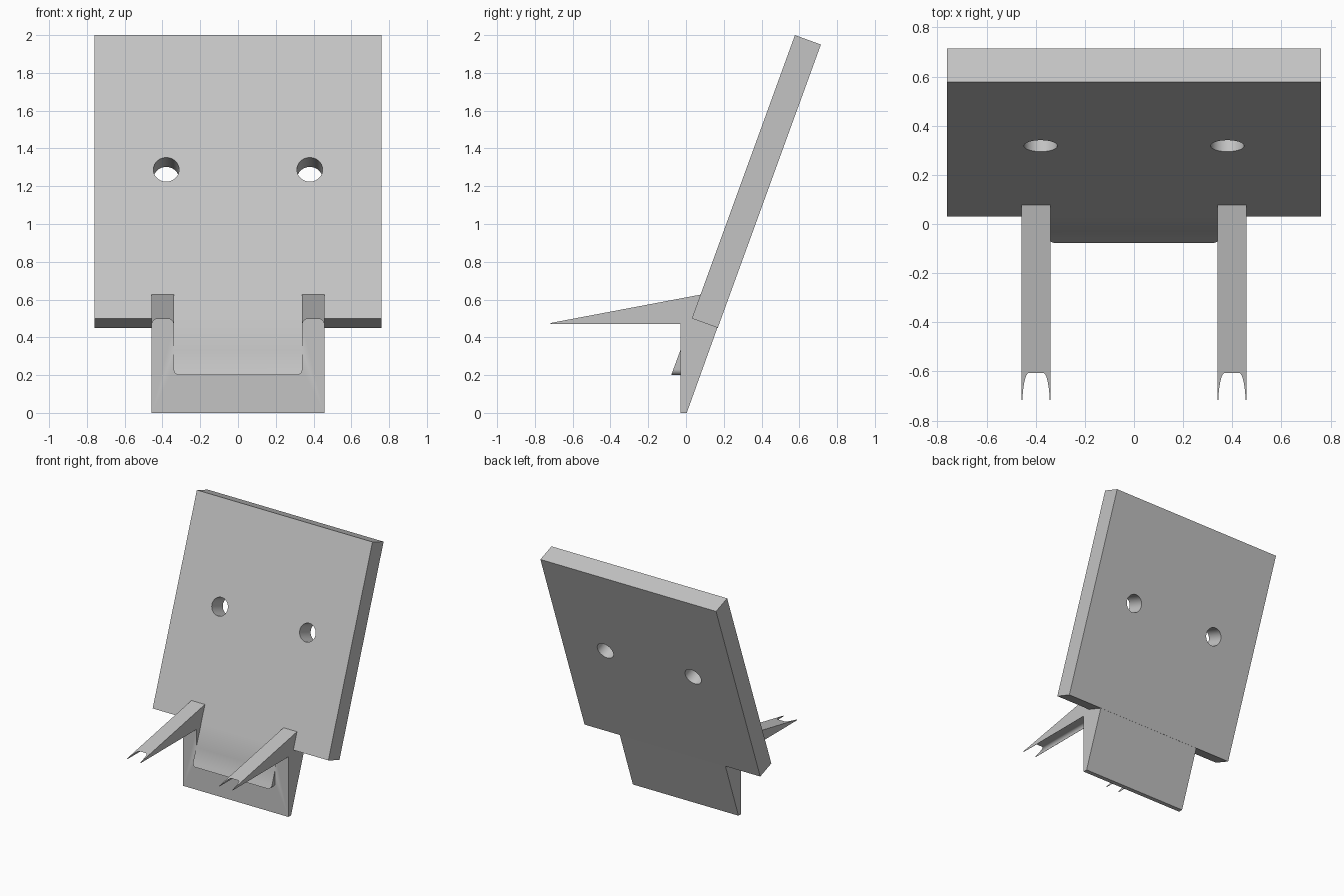
import bpy, bmesh, math
from mathutils import Vector

cube = bpy.data.objects.get("Cube")
if cube:
    bpy.data.objects.remove(cube, do_unlink=True)

grey = bpy.data.materials.new("plain grey")
grey.use_nodes = True
grey.diffuse_color = (0.55, 0.55, 0.55, 1)
grey.node_tree.nodes["Principled BSDF"].inputs["Base Color"].default_value = (0.55, 0.55, 0.55, 1)

TILT = math.radians(20)
SLOPE = math.tan(TILT)
THICK = 0.146
NORMAL = Vector((0, math.cos(TILT), -math.sin(TILT)))  # through the plate, front to back


def front(z):
    """Depth of the plate's front plane at height z."""
    return -0.151 + SLOPE * z


def prism(name, ends):
    """Solid between two matching outlines."""
    bm = bmesh.new()
    a, b = [[bm.verts.new(p) for p in end] for end in ends]
    bm.faces.new(a)
    bm.faces.new(b[::-1])
    for i in range(len(a)):
        j = (i + 1) % len(a)
        bm.faces.new((a[j], a[i], b[i], b[j]))
    bmesh.ops.recalc_face_normals(bm, faces=bm.faces)
    mesh = bpy.data.meshes.new(name)
    bm.to_mesh(mesh)
    bm.free()
    mesh.materials.append(grey)
    ob = bpy.data.objects.new(name, mesh)
    bpy.context.collection.objects.link(ob)
    return ob


def side_prism(name, profile, half):
    return prism(name, [[(x, y, z) for y, z in profile] for x in (-half, half)])


def depth_prism(name, outline, y0, y1):
    return prism(name, [[(x, f(z), z) for x, z in outline] for f in (y0, y1)])


def rounded(cx, half, z_round, z_flat, r, steps=8):
    """Rectangle outline with the two corners at z_round rounded."""
    s = 1 if z_flat > z_round else -1
    pts = [(cx + half, z_flat), (cx - half, z_flat)]
    for side in (-1, 1):
        arc = []
        for k in range(steps + 1):
            t = math.pi / 2 * k / steps
            arc.append((cx + side * (half - r + r * math.cos(t)),
                        z_round + s * r * (1 - math.sin(t))))
        pts += arc if side < 0 else arc[::-1]
    return pts


def combine(target, other, operation):
    mod = target.modifiers.new("combine", 'BOOLEAN')
    mod.operation = operation
    mod.solver = 'EXACT'
    mod.object = other
    bpy.ops.object.select_all(action='DESELECT')
    bpy.context.view_layer.objects.active = target
    target.select_set(True)
    bpy.ops.object.modifier_apply(modifier=mod.name)
    bpy.data.objects.remove(other, do_unlink=True)


# Foot block with the two pointed arms
foot = side_prism("foot_and_arms", [
    (-0.03, 0), (0.004, 0), (0.202, 0.55), (0.13, 0.6), (0.077, 0.626),
    (-0.717, 0.476), (-0.717, 0.47), (-0.03, 0.47)], 0.457)

# Pocket between the arms
pocket = depth_prism("pocket_cutter", rounded(0, 0.34, 0.202, 0.8, 0.03),
                     lambda z: -1, lambda z: front(z) + 0.006)
combine(foot, pocket, 'DIFFERENCE')

# Rounded groove under each arm
for side in (-1, 1):
    groove = depth_prism("groove_cutter", rounded(side * 0.3985, 0.0565, 0.497, 0.455, 0.027),
                         lambda z: -1, lambda z: -0.0305)
    combine(foot, groove, 'DIFFERENCE')

# Leaning back plate
low, high = Vector((0, front(0.5), 0.5)), Vector((0, front(2), 2))
corners = (low, high, high + NORMAL * THICK, low + NORMAL * THICK)
plate = side_prism("back_plate", [(p.y, p.z) for p in corners], 0.76)

# Screw holes
for side in (-1, 1):
    bpy.ops.mesh.primitive_cylinder_add(
        vertices=48, radius=0.068, depth=1, location=(side * 0.38, front(1.288), 1.288),
        rotation=NORMAL.to_track_quat('Z', 'Y').to_euler())
    combine(plate, bpy.context.object, 'DIFFERENCE')

# Tongue running down from the plate into the foot
tongue = depth_prism("tongue", rounded(0, 0.341, 0.2, 0.56, 0.03),
                     lambda z: front(z) + 0.003 * (z - 0.2), lambda z: front(z) + 0.1)

combine(plate, foot, 'UNION')
combine(plate, tongue, 'UNION')
plate.name = "wall_hook_plate"
bpy.ops.object.shade_smooth_by_angle(angle=math.radians(25))
